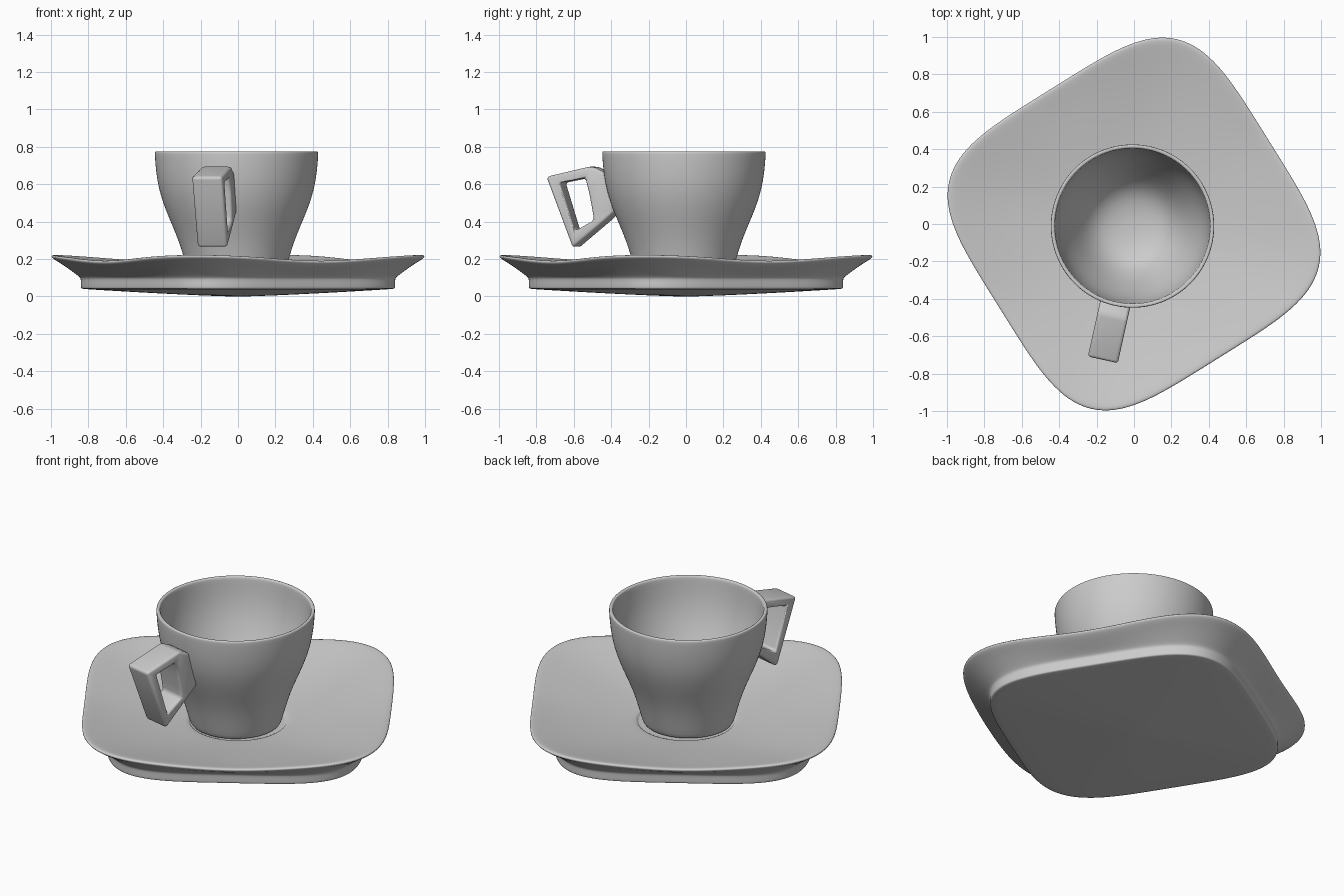
import bpy, bmesh, math
from math import sin, cos, radians, pi

if "Cube" in bpy.data.objects:
    bpy.data.objects.remove(bpy.data.objects["Cube"])

N = 96
CUP_X, CUP_Y = -0.008, -0.011


def finish(name, bm, levels=0):
    bmesh.ops.recalc_face_normals(bm, faces=bm.faces)
    me = bpy.data.meshes.new(name)
    bm.to_mesh(me)
    bm.free()
    ob = bpy.data.objects.new(name, me)
    bpy.context.collection.objects.link(ob)
    for p in me.polygons:
        p.use_smooth = True
    if levels:
        m = ob.modifiers.new("smooth", 'SUBSURF')
        m.levels = m.render_levels = levels
    return ob


def loft(name, rows, point, z_start, z_end, centre=(0, 0)):
    """Stack closed rings from profile rows and close both ends at the axis."""
    bm = bmesh.new()
    rings = [[bm.verts.new(point(row, 2 * pi * i / N)) for i in range(N)] for row in rows]
    for a, b in zip(rings, rings[1:]):
        for i in range(N):
            j = (i + 1) % N
            bm.faces.new((a[i], a[j], b[j], b[i]))
    for ring, z in ((rings[0], z_start), (rings[-1], z_end)):
        c = bm.verts.new((*centre, z))
        for i in range(N):
            bm.faces.new((ring[i], ring[(i + 1) % N], c))
    return finish(name, bm, 1)


# Saucer: rounded square turned 32 degrees, with raised corners
SIDE, POWER, TURN = 0.849, 4.2, radians(32)


def saucer_point(row, a):
    t, z, square = row
    c, s = abs(cos(a - TURN)), abs(sin(a - TURN))
    outline = SIDE / (c ** POWER + s ** POWER) ** (1 / POWER)
    r = t * (1 + (outline - 1) * square)
    wave = 0.5 * (1 + cos(4 * (a - TURN)))
    if z > 0.1:
        z -= 0.032 * wave * min(1, max(0, (t - 0.4) / 0.6)) * min(1, (z - 0.1) / 0.08)
    return (r * cos(a), r * sin(a), z)


saucer_rows = [
    (0.10, 0.088, 0), (0.255, 0.088, 0), (0.266, 0.089, 0), (0.270, 0.098, 0),
    (0.280, 0.102, 0.02), (0.40, 0.113, 0.3), (0.55, 0.134, 0.65), (0.70, 0.160, 0.9),
    (0.84, 0.190, 1), (0.94, 0.214, 1), (0.98, 0.223, 1), (0.997, 0.222, 1),
    (1.001, 0.212, 1), (0.985, 0.199, 1), (0.94, 0.172, 1), (0.885, 0.132, 1),
    (0.853, 0.108, 1), (0.843, 0.097, 1), (0.842, 0.085, 1), (0.842, 0.050, 1),
    (0.840, 0.043, 1), (0.832, 0.040, 1), (0.60, 0.026, 1), (0.30, 0.010, 1), (0.08, 0.001, 1)]
loft("saucer", saucer_rows, saucer_point, 0.088, 0.0)

# Cup: round outer wall, thin lip and bowl interior
cup_rows = [
    (0.12, 0.092), (0.235, 0.092), (0.248, 0.096), (0.256, 0.112), (0.279, 0.20),
    (0.306, 0.29), (0.343, 0.38), (0.382, 0.47), (0.415, 0.57), (0.431, 0.67),
    (0.437, 0.755), (0.437, 0.772), (0.433, 0.776), (0.421, 0.776), (0.416, 0.771),
    (0.414, 0.75), (0.408, 0.67), (0.391, 0.57), (0.357, 0.47), (0.317, 0.38),
    (0.272, 0.29), (0.215, 0.21), (0.15, 0.17), (0.07, 0.153)]
loft("cup", cup_rows,
     lambda row, a: (CUP_X + row[0] * cos(a), CUP_Y + row[0] * sin(a), row[1]),
     0.092, 0.15, (CUP_X, CUP_Y))

# Handle: angular loop, profile in (distance from cup axis, height)
outer = [(0.738, 0.640), (0.490, 0.697), (0.420, 0.665), (0.358, 0.455), (0.420, 0.400), (0.592, 0.258)]
inner = [(0.662, 0.608), (0.525, 0.635), (0.503, 0.550), (0.488, 0.470), (0.478, 0.408), (0.582, 0.350)]
bm = bmesh.new()


def handle_loop(points, w):
    return [bm.verts.new((w, -s, z)) for s, z in points]


loops = [handle_loop(outer, -0.082), handle_loop(outer, 0.082),
         handle_loop(inner, 0.082), handle_loop(inner, -0.082)]
for k in range(4):
    a, b = loops[k], loops[(k + 1) % 4]
    for i in range(6):
        j = (i + 1) % 6
        bm.faces.new((a[i], a[j], b[j], b[i]))
handle = finish("handle", bm)
handle.location = (CUP_X, CUP_Y, 0)
handle.rotation_euler.z = radians(-12.5)
bev = handle.modifiers.new("soft_edges", 'BEVEL')
bev.width = 0.022
bev.segments = 4
bev.limit_method = 'ANGLE'
bev.angle_limit = radians(25)
